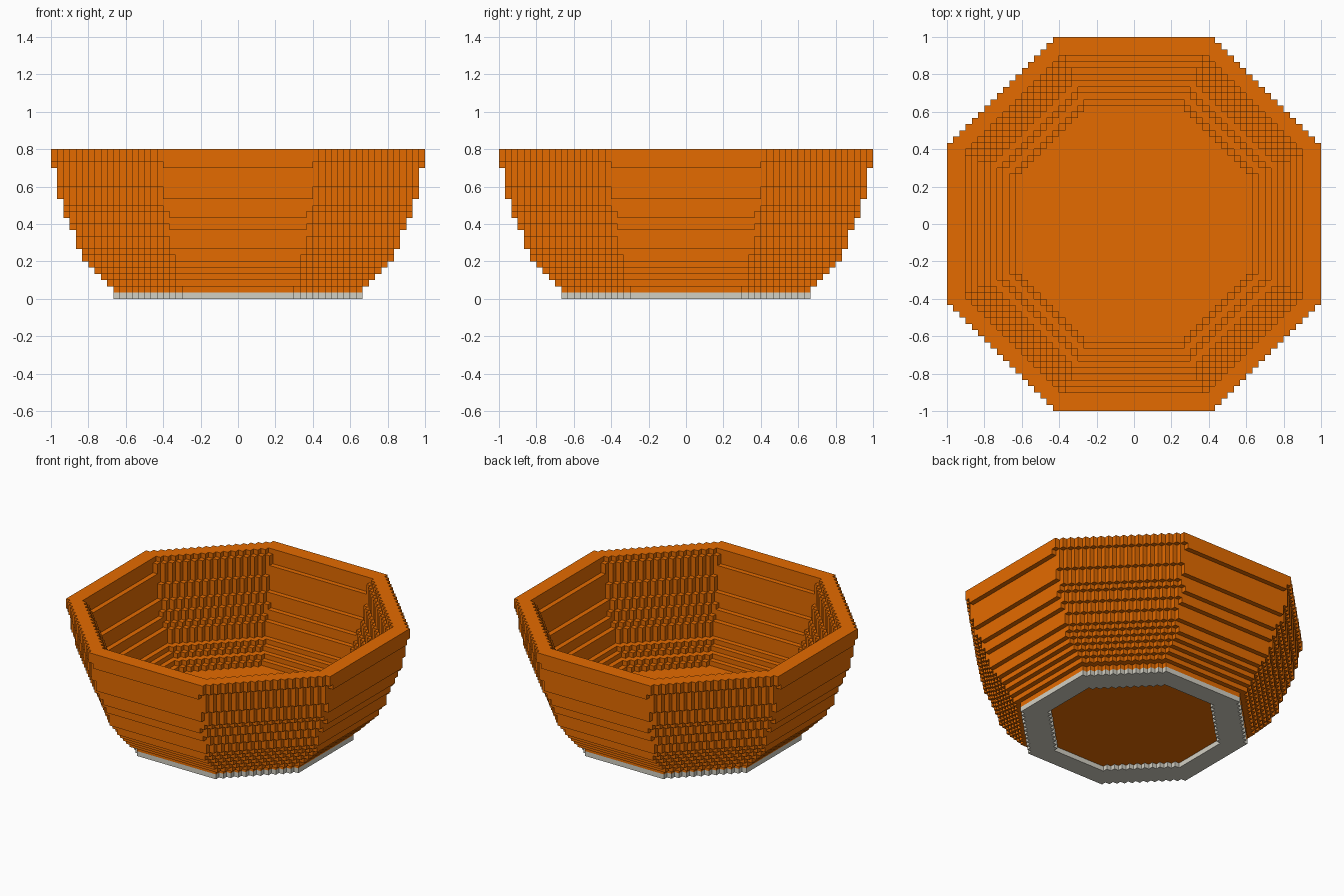
import bpy, bmesh, math

if "Cube" in bpy.data.objects:
    bpy.data.objects.remove(bpy.data.objects["Cube"])

U = 1 / 30            # block size
WALL = 3              # wall thickness in blocks
# outer radius in blocks of each layer, from the ground up
RADII = [20, 20, 21.35, 22.0, 22.75, 23.7, 24.6, 25.2, 25.7, 26.1, 26.25, 26.75,
         27.1, 27.54, 27.9, 28.35, 28.65, 28.9, 29.05, 29.2, 29.4, 29.6, 29.8, 30]
FLOOR_TOP = 4         # layers 1 to 3 are the solid floor
FILLET = {4: 18.8, 5: 19.7, 6: 20.7, 7: 21.7}   # thicker wall near the floor
FOOT_HOLE = 15.53


def material(name, rgb):
    m = bpy.data.materials.new(name)
    m.diffuse_color = (*rgb, 1)
    m.use_nodes = True
    m.node_tree.nodes["Principled BSDF"].inputs["Base Color"].default_value = m.diffuse_color
    return m


def octagon(r):
    """Blocks whose centres lie inside an octagon of radius r."""
    cells = set()
    for i in range(-31, 31):
        for j in range(-31, 31):
            x, y = abs(i + .5), abs(j + .5)
            if max(x, y) <= r and x + y <= r * math.sqrt(2):
                cells.add((i, j))
    return cells


def layer(k):
    cells = octagon(RADII[k])
    if k == 0:
        return cells - octagon(FOOT_HOLE)
    if k < FLOOR_TOP:
        return cells
    return cells - octagon(FILLET.get(k, RADII[k] - WALL))


solid = {(i, j, k) for k in range(len(RADII)) for i, j in layer(k)}

# block sides: direction and its four corners, counter-clockwise from outside
SIDES = [((1, 0, 0), ((1, 0, 0), (1, 1, 0), (1, 1, 1), (1, 0, 1))),
         ((-1, 0, 0), ((0, 0, 0), (0, 0, 1), (0, 1, 1), (0, 1, 0))),
         ((0, 1, 0), ((0, 1, 0), (0, 1, 1), (1, 1, 1), (1, 1, 0))),
         ((0, -1, 0), ((0, 0, 0), (1, 0, 0), (1, 0, 1), (0, 0, 1))),
         ((0, 0, 1), ((0, 0, 1), (1, 0, 1), (1, 1, 1), (0, 1, 1))),
         ((0, 0, -1), ((0, 0, 0), (0, 1, 0), (1, 1, 0), (1, 0, 0)))]


def build(name, blocks, mat):
    """Skin the exposed block sides, then merge flat areas."""
    bm = bmesh.new()
    verts = {}
    for c in sorted(blocks):
        for d, corners in SIDES:
            if tuple(a + b for a, b in zip(c, d)) in solid:
                continue
            quad = []
            for o in corners:
                p = tuple(a + b for a, b in zip(c, o))
                if p not in verts:
                    verts[p] = bm.verts.new([v * U for v in p])
                quad.append(verts[p])
            bm.faces.new(quad)
    bmesh.ops.dissolve_limit(bm, angle_limit=0.01, verts=bm.verts[:],
                             edges=bm.edges[:], use_dissolve_boundaries=False)
    me = bpy.data.meshes.new(name)
    bm.to_mesh(me)
    bm.free()
    me.materials.append(mat)
    ob = bpy.data.objects.new(name, me)
    bpy.context.collection.objects.link(ob)
    return ob


orange = material("orange glaze", (0.78, 0.147, 0.0))
grey = material("bare clay grey", (0.65, 0.63, 0.55))

# bowl wall and floor, then the foot ring below
build("bowl", {c for c in solid if c[2] > 0}, orange)
build("foot_ring", {c for c in solid if c[2] == 0}, grey)
